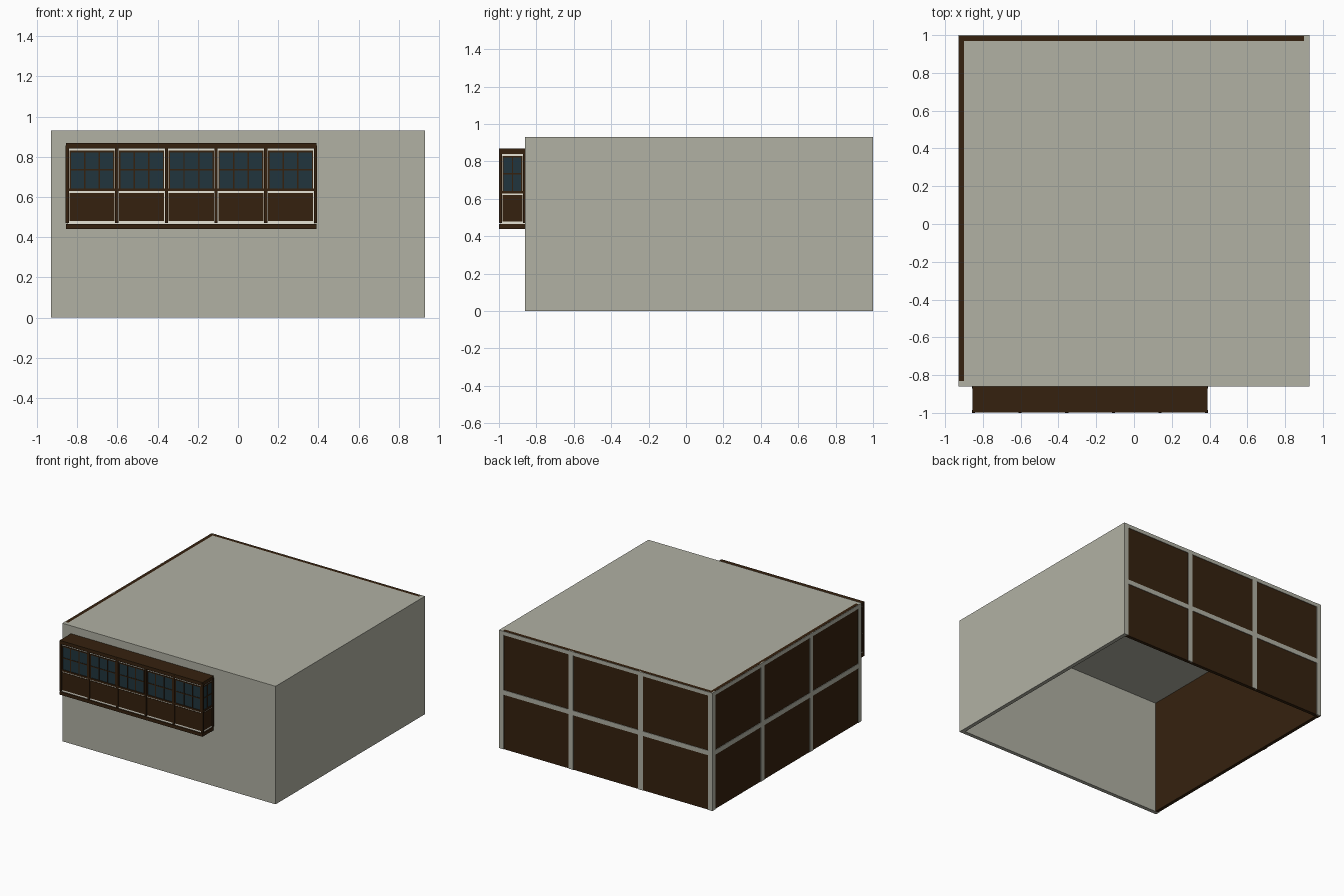
import bpy, bmesh

if "Cube" in bpy.data.objects:
    bpy.data.objects.remove(bpy.data.objects["Cube"])

def material(name, rgb):
    m = bpy.data.materials.new(name)
    m.diffuse_color = (*rgb, 1)
    m.use_nodes = True
    m.node_tree.nodes["Principled BSDF"].inputs["Base Color"].default_value = m.diffuse_color
    return m

PLASTER = material("plaster", (0.44, 0.44, 0.37))
WOOD = material("dark wood", (0.036, 0.0155, 0.0045))
GLASS = material("dark glass", (0.0155, 0.036, 0.047))
CREAM = material("cream lining", (0.80, 0.78, 0.68))

def boxes(name, mat, spans):
    """One object from boxes given as (x0, x1, y0, y1, z0, z1)."""
    bm = bmesh.new()
    for x0, x1, y0, y1, z0, z1 in spans:
        for v in bmesh.ops.create_cube(bm, size=1)["verts"]:
            v.co.x = x1 if v.co.x > 0 else x0
            v.co.y = y1 if v.co.y > 0 else y0
            v.co.z = z1 if v.co.z > 0 else z0
    me = bpy.data.meshes.new(name)
    bm.to_mesh(me)
    bm.free()
    me.materials.append(mat)
    ob = bpy.data.objects.new(name, me)
    bpy.context.collection.objects.link(ob)
    return ob

X, Y0, Y1, H = 0.93, -0.86, 1.0, 0.93   # building extents
T, P = 0.03, 0.004                      # wall thickness, beam relief

# Plaster shell, open underneath
boxes("front_wall", PLASTER, [(-X, X, Y0, Y0 + T, 0, H)])
boxes("right_wall", PLASTER, [(X - T, X, Y0 + T, Y1, 0, H)])
boxes("roof_slab", PLASTER, [(-X + T, X - T, Y0 + T, Y1 - T, H - 0.025, H)])

# Dark wooden walls at the back and left
boxes("back_wall", WOOD, [(-X + P, X - T, Y1 - T, Y1 - P, 0, H)])
boxes("left_wall", WOOD, [(-X + P, -X + T, Y0 + T, Y1 - T, 0, H)])

# Pale beam grids on the wooden walls
def beam_spans(a, b):
    w = 0.04
    for i in range(4):
        c = a + w / 2 + (b - a - w) * i / 3
        yield c - w / 2, c + w / 2, 0, H
    yield a, b, 0.43, 0.467
    yield a, b, H - 0.03, H - 0.001

boxes("back_beams", PLASTER,
      [(a, b, Y1 - 0.01, Y1, c, d) for a, b, c, d in beam_spans(-X, X)])
boxes("left_beams", PLASTER,
      [(-X, -X + 0.01, a, b, c, d) for a, b, c, d in beam_spans(Y0, Y1)])

# Projecting bay: lining, top and bottom slabs
BX0, BX1, BY = -0.855, 0.39, -1.0
boxes("bay_lining", CREAM, [(BX0 + .008, BX1 - .008, BY + .009, Y0, .46, .845)])
boxes("bay_roof", WOOD, [(BX0, BX1, BY + .001, Y0, .84, .868)])
boxes("bay_floor", WOOD, [(BX0, BX1, BY + .001, Y0, .44, .466)])

# Posts along the front, plus one against the wall at each end
post_x = [BX0 + 0.005 + (BX1 - BX0 - 0.01) * i / 5 for i in range(6)]
posts = [(x - .008, x + .008, BY, BY + .015, .47, .856) for x in post_x]
posts += [(x - .008, x + .008, Y0 - .012, Y0, .47, .856)
          for x in (post_x[0], post_x[-1])]
boxes("bay_posts", WOOD, posts)

# Panels, glass and glazing bars, laid out per bay as (u0, u1, z0, z1)
panels, glass, bars = [], [], []

def fit_bay(a, b, cols, place):
    panels.append(place(a, b, .48, .62, .004))
    glass.append(place(a, b, .64, .828, .002))
    w = .0035
    for i in range(cols + 1):
        c = a + w + (b - a - 2 * w) * i / cols
        bars.append(place(c - w, c + w, .637, .83, .005))
    bars.append(place(a, b, .731, .738, .005))
    bars.append(place(a, b, .822, .83, .005))
    bars.append(place(a - .008, b + .008, .629, .643, .007))

def on_front(a, b, z0, z1, d):
    return (a, b, BY + .009 - d, BY + .012, z0, z1)

def on_right(a, b, z0, z1, d):
    return (BX1 - .012, BX1 - .008 + d, a, b, z0, z1)

def on_left(a, b, z0, z1, d):
    return (BX0 + .008 - d, BX0 + .012, a, b, z0, z1)

for l, r in zip(post_x, post_x[1:]):
    fit_bay(l + .011, r - .011, 3, on_front)
for side in (on_right, on_left):
    fit_bay(BY + .018, Y0 - .014, 2, side)

boxes("bay_panels", WOOD, panels)
boxes("bay_glass", GLASS, glass)
boxes("bay_glazing_bars", WOOD, bars)
